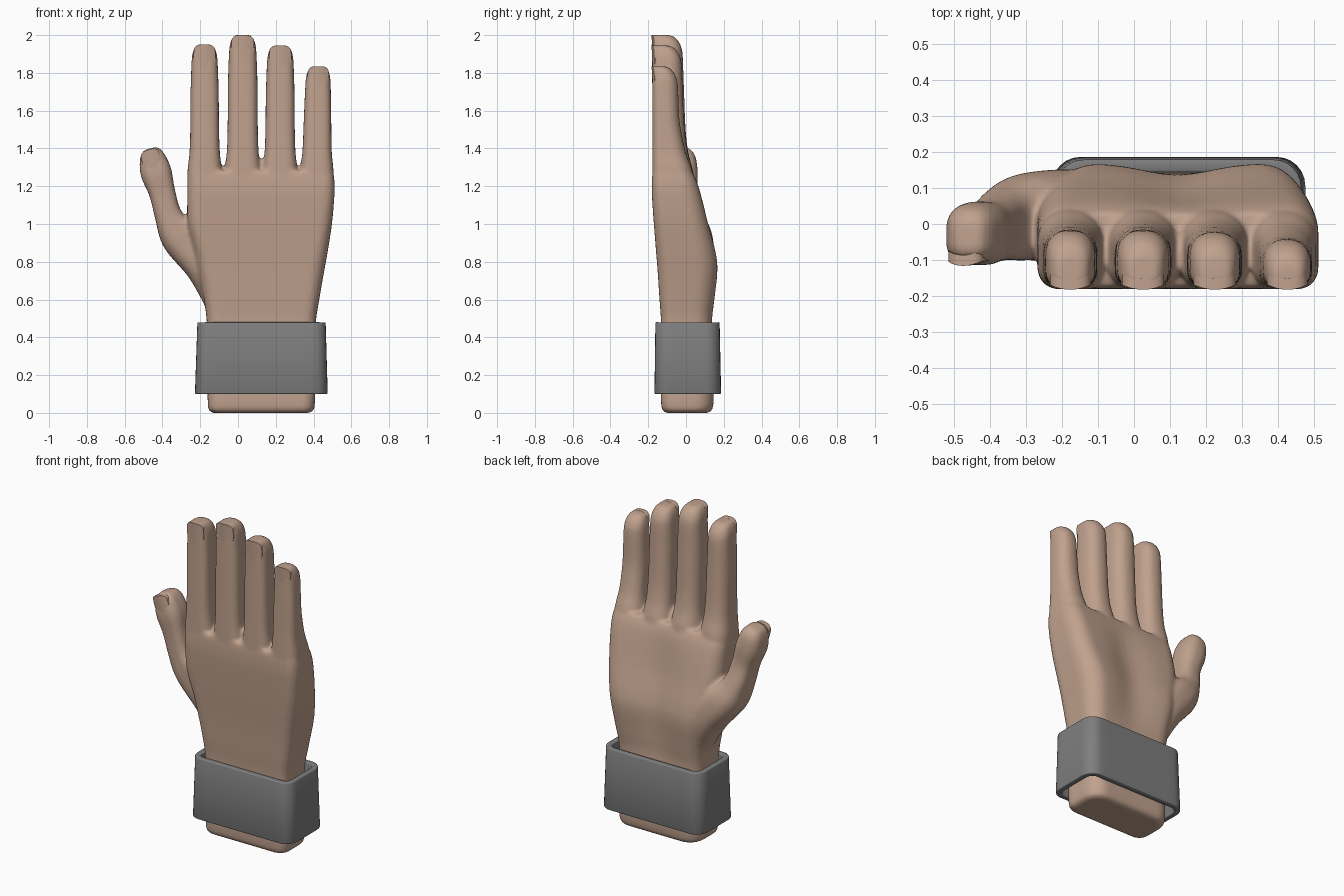
import bpy, bmesh, math
from mathutils import Vector

if "Cube" in bpy.data.objects:
    bpy.data.objects.remove(bpy.data.objects["Cube"])


def material(name, rgb):
    m = bpy.data.materials.new(name)
    m.diffuse_color = (*rgb, 1)
    m.use_nodes = True
    m.node_tree.nodes["Principled BSDF"].inputs["Base Color"].default_value = m.diffuse_color
    return m


SKIN = material("skin", (0.53, 0.36, 0.27))
GREY = material("cuff grey", (0.21, 0.21, 0.21))


def make_object(name, bm, mat):
    bmesh.ops.recalc_face_normals(bm, faces=bm.faces[:])
    me = bpy.data.meshes.new(name)
    bm.to_mesh(me)
    bm.free()
    me.materials.append(mat)
    ob = bpy.data.objects.new(name, me)
    bpy.context.collection.objects.link(ob)
    return ob


def ring(hw, hd, rf, rb, arc=7, side=12):
    """Rounded rectangle; rf / rb are front / back corner radii as a share of the half size."""
    m = min(hw, hd)
    pts = []
    for sx, sy, a0 in ((1, 1, 0), (-1, 1, 90), (-1, -1, 180), (1, -1, 270)):
        r = m * (rb if sy > 0 else rf)
        corner = []
        for i in range(arc):
            a = math.radians(a0 + 90 * i / (arc - 1))
            corner.append((sx * (hw - r) + r * math.cos(a), sy * (hd - r) + r * math.sin(a)))
        pts.append(corner)
    out = []
    for k in range(4):
        a, b = pts[k][-1], pts[(k + 1) % 4][0]
        out += pts[k]
        out += [(a[0] + (b[0] - a[0]) * j / side, a[1] + (b[1] - a[1]) * j / side) for j in range(1, side)]
    return out


def smooth_sections(sec, n=6):
    """Catmull-Rom interpolation between the key sections."""
    out = []
    for i in range(len(sec) - 1):
        p0, p1, p2, p3 = sec[max(i - 1, 0)], sec[i], sec[i + 1], sec[min(i + 2, len(sec) - 1)]
        for k in range(n):
            t = k / n
            out.append([0.5 * (2 * b + (c - a) * t + (2 * a - 5 * b + 4 * c - d) * t * t
                               + (3 * b - a - 3 * c + d) * t ** 3) for a, b, c, d in zip(p0, p1, p2, p3)])
    return out + [list(sec[-1])]


def loft(bm, sections, rf, rb, caps=True, shape=None, n=6):
    """Sections are (cx, cy, cz, half width, half depth, lean towards -x)."""
    rings = []
    for cx, cy, cz, hw, hd, a in smooth_sections(sections, n):
        row = []
        for u, v in ring(hw, hd, rf, rb):
            p = Vector((cx + u * math.cos(a), cy + v, cz + u * math.sin(a)))
            row.append(bm.verts.new(shape(p) if shape else p))
        rings.append(row)
    for r0, r1 in zip(rings, rings[1:]):
        for i in range(len(r0)):
            j = (i + 1) % len(r0)
            bm.faces.new((r0[i], r0[j], r1[j], r1[i]))
    if caps:
        bm.faces.new(rings[0][::-1])
        bm.faces.new(rings[-1])


def box_section(z, x0, x1, y0, y1):
    return ((x0 + x1) / 2, (y0 + y1) / 2, z, (x1 - x0) / 2, (y1 - y0) / 2, 0)


def palm_hollow(p):
    if p.y > 0 and 0.45 < p.z < 1.3:
        p.y -= 0.035 * math.sin(math.pi * (p.z - 0.45) / 0.85) * math.exp(-((p.x - 0.12) / 0.13) ** 2)
    return p


# Hand: wrist and palm
hand = bmesh.new()
palm = [(0, -.13, .375, -.10, .115), (.015, -.155, .40, -.125, .137), (.06, -.16, .407, -.132, .146),
        (.14, -.16, .407, -.132, .146), (.3, -.16, .407, -.132, .142), (.48, -.165, .412, -.132, .138),
        (.6, -.18, .43, -.14, .152), (.75, -.21, .456, -.15, .168), (.85, -.23, .474, -.158, .158),
        (1.0, -.265, .497, -.17, .118), (1.15, -.268, .51, -.18, .08), (1.23, -.265, .51, -.18, .055),
        (1.28, -.255, .503, -.176, .03)]
loft(hand, [box_section(*s) for s in palm], 0.45, 0.7, shape=palm_hollow)

# Fingers: base x, tip x, tip height, width scale, depth drop of the pad
FINGERS = {"index": (-.176, -.177, 1.95, 1.0, 0.0), "middle": (.025, .025, 2.0, 1.05, 0.0),
           "ring": (.222, .224, 1.945, 1.02, .005), "little": (.415, .425, 1.835, .97, .025)}
for bx, tx, tip, k, drop in FINGERS.values():
    rows = [(1.12, .085, .03), (1.22, .092, .04), (1.29, .09, .035), (1.38, .08, .012), (1.5, .076, -.002),
            (tip - .25, .074, -.012), (tip - .1, .069, -.018), (tip - .05, .064, -.03),
            (tip - .015, .052, -.055), (tip, .036, -.085)]
    sections = []
    for z, hw, back in rows:
        f = (z - 1.12) / (tip - 1.12)
        x = bx + (tx - bx) * f
        back -= drop * min(1, max(0, (z - 1.25) * 4))
        front = -.178 if z < tip - .01 else -.165
        sections.append(box_section(z, x - hw * k, x + hw * k, front, back))
    loft(hand, sections, 0.6, 0.9)

# Thumb
loft(hand, [(-.09, .03, .62, .10, .09, .6), (-.17, .03, .78, .11, .12, .6), (-.29, .02, .93, .115, .12, .5),
            (-.365, 0, 1.04, .074, .10, .25), (-.40, -.02, 1.16, .069, .085, .22),
            (-.433, -.026, 1.27, .082, .088, .28), (-.453, -.027, 1.345, .07, .08, .28),
            (-.462, -.03, 1.385, .05, .062, .28), (-.465, -.035, 1.4, .03, .04, .28)], 0.7, 0.85)
hand = make_object("hand", hand, SKIN)
mod = hand.modifiers.new("blend parts", 'REMESH')
mod.mode = 'VOXEL'
mod.voxel_size = 0.01
mod.use_smooth_shade = True
mod = hand.modifiers.new("soften", 'SMOOTH')
mod.factor = 0.5
mod.iterations = 8


# Nails: curved plates with a rounded root
def nail(name, x, tip, hw, length, front, lean=0.0):
    bm = bmesh.new()
    nu, nv = 12, 8
    grid = []
    for i in range(nu + 1):
        u = 2 * i / nu - 1
        col = []
        for j in range(nv + 1):
            v = j / nv
            lo, hi = -length + .03 * u ** 4, -.018 * u ** 4
            w, h = u * hw * (.93 + .07 * math.sin(math.pi * v)), lo + (hi - lo) * v
            y = front + .012 * u * u + .004 * (1 - v)
            col.append(bm.verts.new((x + w * math.cos(lean) - h * math.sin(lean), y,
                                     tip + w * math.sin(lean) + h * math.cos(lean))))
        grid.append(col)
    faces = [bm.faces.new((grid[i][j], grid[i + 1][j], grid[i + 1][j + 1], grid[i][j + 1]))
             for i in range(nu) for j in range(nv)]
    # thicken backwards into the fingertip
    ext = bmesh.ops.extrude_face_region(bm, geom=faces, use_keep_orig=True)
    for g in ext["geom"]:
        if isinstance(g, bmesh.types.BMVert):
            g.co.y += .03
    return make_object(name, bm, SKIN)


nails = [nail(n + "_nail", f[1], f[2], .058 * f[3], .135 if n != "little" else .105, -.182)
         for n, f in FINGERS.items()]
nails.append(nail("thumb_nail", -.474, 1.393, .052, .15, -.116, .3))

# Cuff: open tapered band
cuff = bmesh.new()
loft(cuff, [box_section(.1, -.228, .475, -.167, .186), box_section(.48, -.215, .464, -.162, .178)],
     0.4, 0.45, caps=False, n=1)
cuff = make_object("cuff", cuff, GREY)
mod = cuff.modifiers.new("wall", 'SOLIDIFY')
mod.thickness = 0.035
mod.offset = -1
mod = cuff.modifiers.new("rim", 'BEVEL')
mod.width = 0.006
mod.segments = 2
mod.angle_limit = math.radians(50)

for ob in nails + [cuff]:
    bpy.ops.object.select_all(action='DESELECT')
    ob.select_set(True)
    bpy.context.view_layer.objects.active = ob
    bpy.ops.object.shade_smooth_by_angle(angle=math.radians(40))
